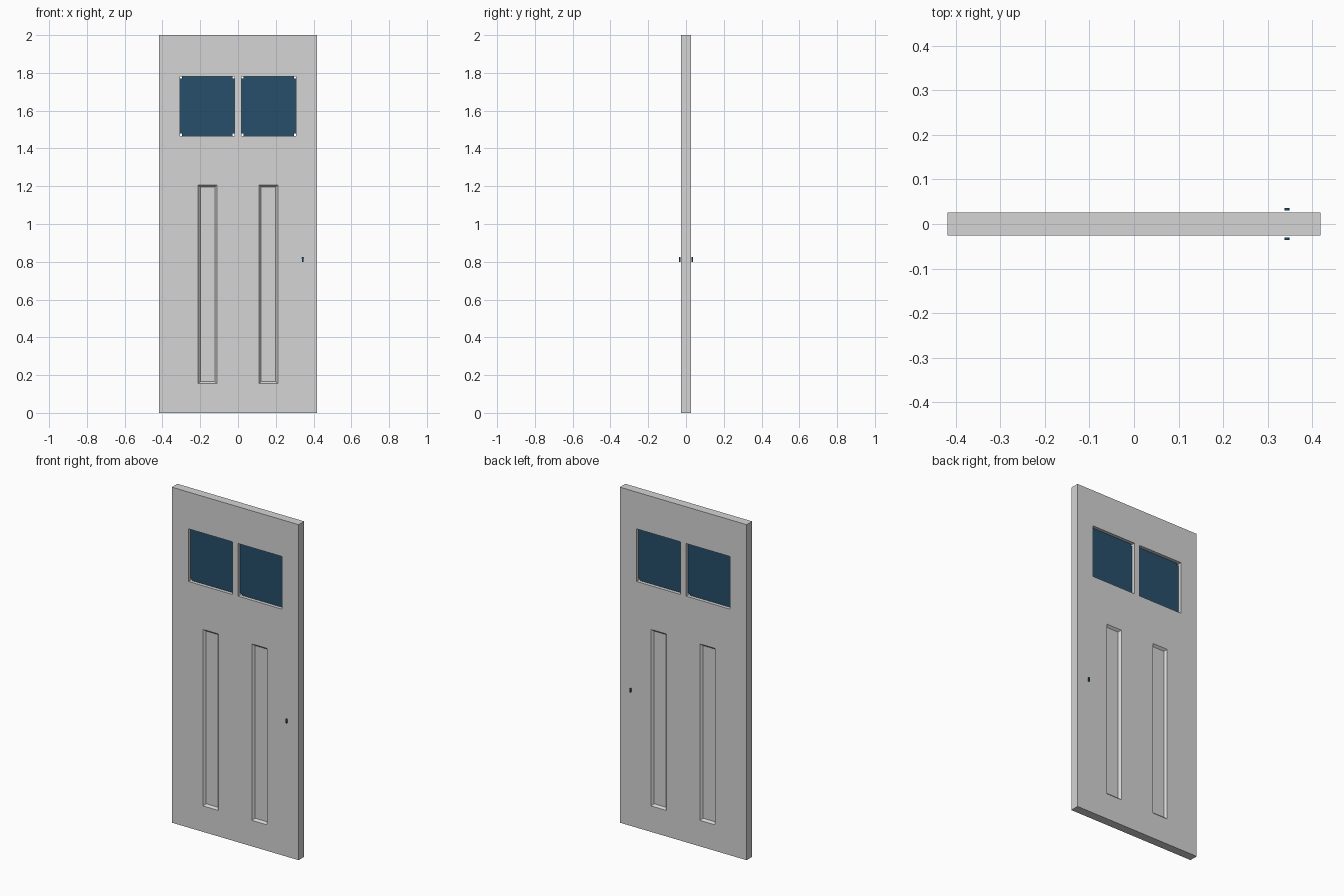
import bpy, bmesh, math

if "Cube" in bpy.data.objects:
    bpy.data.objects.remove(bpy.data.objects["Cube"])

W, H, T = 0.418, 2.0, 0.026          # half width, height, half thickness
WIN_X, WIN_Z = (0.0185, 0.308), (1.467, 1.781)
PAN_X, PAN_Z = (0.111, 0.211), (0.155, 1.207)


def material(name, rgb):
    m = bpy.data.materials.new(name)
    m.diffuse_color = (*rgb, 1.0)
    m.use_nodes = True
    m.node_tree.nodes["Principled BSDF"].inputs["Base Color"].default_value = m.diffuse_color
    return m


PAINT = material("grey paint", (0.66, 0.66, 0.66))
BLUE = material("dark blue glass", (0.019, 0.078, 0.143))


def finish(bm, name, mat):
    bmesh.ops.remove_doubles(bm, verts=bm.verts[:], dist=1e-5)
    bmesh.ops.recalc_face_normals(bm, faces=bm.faces[:])
    me = bpy.data.meshes.new(name)
    bm.to_mesh(me)
    bm.free()
    me.materials.append(mat)
    ob = bpy.data.objects.new(name, me)
    bpy.context.collection.objects.link(ob)
    return ob


def prism(name, profile, y0, y1, mat):
    """Extrude an (x, z) outline from y0 to y1."""
    bm = bmesh.new()
    rings = [[bm.verts.new((x, y, z)) for x, z in profile] for y in (y0, y1)]
    for r in rings:
        bm.faces.new(r)
    n = len(profile)
    for i in range(n):
        j = (i + 1) % n
        bm.faces.new((rings[0][i], rings[0][j], rings[1][j], rings[1][i]))
    return finish(bm, name, mat)


def inside(v, span):
    return span[0] < v < span[1]


# Door slab: front skin on a grid, window cells left open, panel cells sunk
half = sorted([*WIN_X, *PAN_X, W])
xs = [-x for x in reversed(half)] + half
zs = sorted([0, H, *WIN_Z, *PAN_Z])
bm = bmesh.new()
panels = []
for x0, x1 in zip(xs, xs[1:]):
    for z0, z1 in zip(zs, zs[1:]):
        cx, cz = abs(x0 + x1) / 2, (z0 + z1) / 2
        if inside(cx, WIN_X) and inside(cz, WIN_Z):
            continue
        f = bm.faces.new([bm.verts.new((x, -T, z)) for x, z in
                          ((x0, z0), (x1, z0), (x1, z1), (x0, z1))])
        if inside(cx, PAN_X) and inside(cz, PAN_Z):
            panels.append(f)
bmesh.ops.remove_doubles(bm, verts=bm.verts[:], dist=1e-5)
bmesh.ops.inset_individual(bm, faces=panels, thickness=0.016, depth=0)
for f in panels:
    for v in f.verts:
        v.co.y = -T + 0.012

# Mirrored back skin, then walls along every open edge
rim = [[v.co.copy() for v in e.verts] for e in bm.edges if e.is_boundary]
skin = [[v.co.copy() for v in f.verts] for f in bm.faces]
for pts in skin:
    bm.faces.new([bm.verts.new((p.x, -p.y, p.z)) for p in reversed(pts)])
for a, b in rim:
    bm.faces.new([bm.verts.new(p) for p in
                  (a, b, (b.x, -b.y, b.z), (a.x, -a.y, a.z))])
finish(bm, "door_slab", PAINT)

# Window panes with small notched corners
N = 0.011
for side, label in ((-1, "left"), (1, "right")):
    x0, x1 = sorted(side * x for x in WIN_X)
    z0, z1 = WIN_Z
    outline = [(x0 + N, z0), (x1 - N, z0), (x1 - N, z0 + N), (x1, z0 + N),
               (x1, z1 - N), (x1 - N, z1 - N), (x1 - N, z1), (x0 + N, z1),
               (x0 + N, z1 - N), (x0, z1 - N), (x0, z0 + N), (x0 + N, z0 + N)]
    prism(label + "_window_pane", outline, -0.006, 0.006, BLUE)

# Keyhole plates on both sides: round top with a narrow slot below
KX, KZ, R, S = 0.343, 0.8195, 0.006, 0.003
arc = [math.radians(-60 + 300 * i / 12) for i in range(13)]
keyhole = [(KX + R * math.cos(a), KZ + R * math.sin(a)) for a in arc]
keyhole += [(KX - S, 0.80), (KX + S, 0.80)]
prism("front_keyhole", keyhole, -0.036, -0.030, BLUE)
prism("back_keyhole", keyhole, 0.030, 0.036, BLUE)
